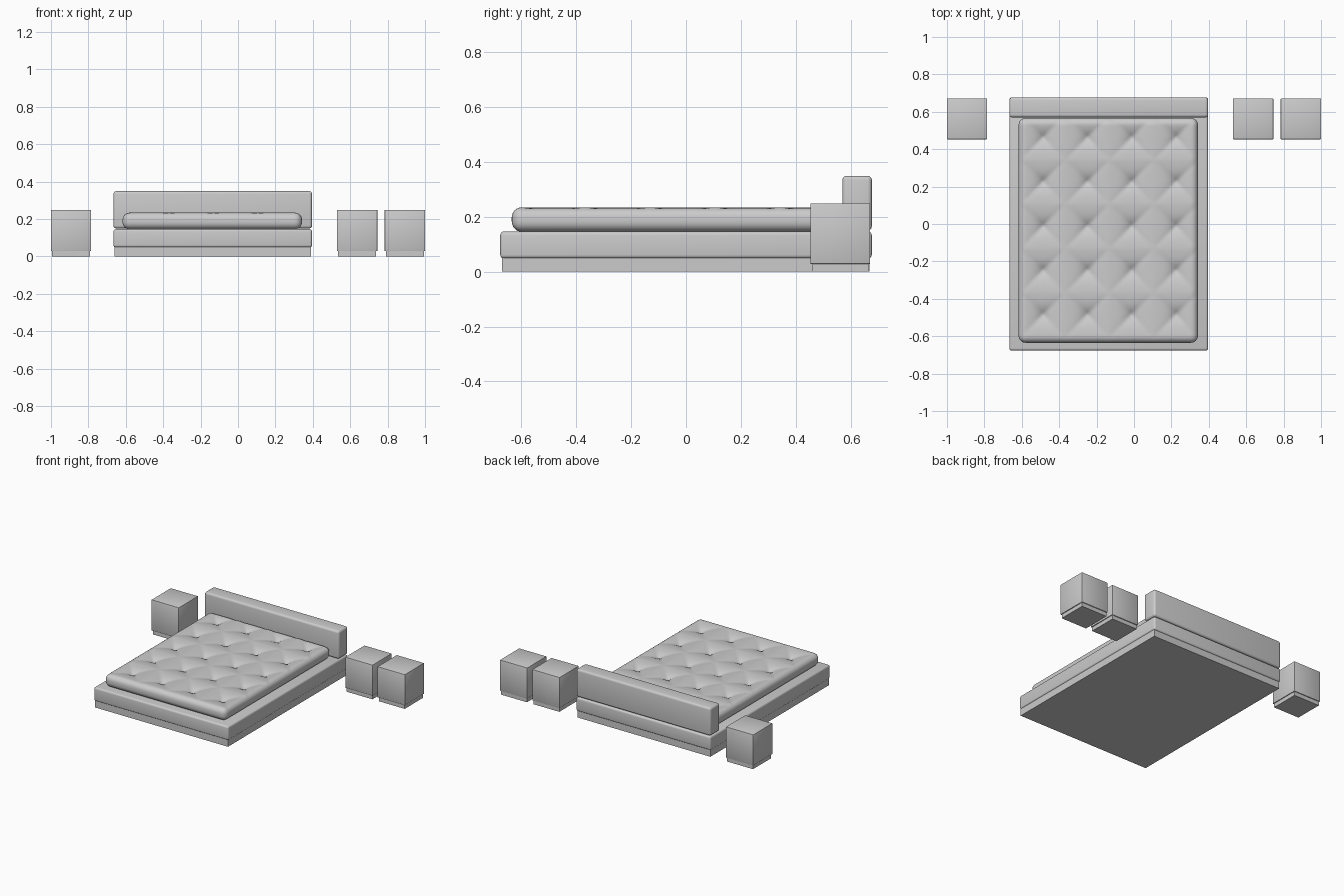
import bpy, bmesh, math
from mathutils import Vector

if "Cube" in bpy.data.objects:
    bpy.data.objects.remove(bpy.data.objects["Cube"])


def smooth(obj, angle):
    bpy.ops.object.select_all(action='DESELECT')
    obj.select_set(True)
    bpy.context.view_layer.objects.active = obj
    bpy.ops.object.shade_smooth_by_angle(angle=math.radians(angle))


def box_bmesh(lo, hi, radius, segments):
    bm = bmesh.new()
    bmesh.ops.create_cube(bm, size=1)
    for v in bm.verts:
        v.co = Vector([lo[i] + (v.co[i] + 0.5) * (hi[i] - lo[i]) for i in range(3)])
    if radius:
        bmesh.ops.bevel(bm, geom=bm.edges[:], offset=radius, segments=segments,
                        profile=0.5, affect='EDGES')
    return bm


def finish(name, bm, angle=35):
    bmesh.ops.recalc_face_normals(bm, faces=bm.faces[:])
    mesh = bpy.data.meshes.new(name)
    bm.to_mesh(mesh)
    bm.free()
    obj = bpy.data.objects.new(name, mesh)
    bpy.context.collection.objects.link(obj)
    smooth(obj, angle)
    return obj


def box(name, lo, hi, radius=0.0, segments=4):
    return finish(name, box_bmesh(lo, hi, radius, segments))


# Bed: recessed plinth, padded frame, padded headboard
box("bed_plinth", (-0.66, -0.67, 0), (0.39, 0.668, 0.052))
box("bed_frame", (-0.666, -0.677, 0.048), (0.396, 0.677, 0.146), 0.013)
box("headboard", (-0.666, 0.57, 0.15), (0.396, 0.677, 0.349), 0.015)

# Mattress: rounded box sliced into a fine grid, then tufted
X0, X1, Y0, Y1, Z0, Z1 = -0.617, 0.342, -0.635, 0.567, 0.145, 0.236
TUFT_X, TUFT_Y, STEP = -0.488, -0.487, 0.237
bm = box_bmesh((X0, Y0, Z0), (X1, Y1, Z1), 0.038, 6)
for axis, start, end in ((0, X0, X1), (1, Y0, Y1)):
    count = round((end - start) / 0.0118)
    for i in range(4, count - 3):
        co, no = Vector(), Vector()
        co[axis], no[axis] = start + (end - start) * i / count, 1
        bmesh.ops.bisect_plane(bm, geom=bm.verts[:] + bm.edges[:] + bm.faces[:],
                               plane_co=co, plane_no=no, dist=1e-5)

for v in bm.verts:
    weight = max(0.0, min(1.0, (v.co.z - 0.165) / 0.06))
    u, w = (v.co.x - TUFT_X) / STEP, (v.co.y - TUFT_Y) / STEP
    # Deep button pull at every grid point
    du = u - max(0, min(3, round(u)))
    dw = w - max(0, min(4, round(w)))
    d = math.hypot(du, dw)
    pull = 0.028 * math.exp(-d / 0.17)
    # Diagonal creases radiating from the buttons
    gap = min(abs(abs(du) - abs(dw)), 1)
    crease = 0.010 * math.exp(-gap / 0.13) * max(0.0, 1 - d / 0.85)
    v.co.z -= weight * (pull + crease)
finish("tufted_mattress", bm, 60)

# Bedside cabinets, each on a slightly recessed plinth
for i, x in enumerate((-0.893, 0.637, 0.892), 1):
    box(f"bedside_cabinet_{i}", (x - 0.108, 0.453, 0.028), (x + 0.108, 0.671, 0.249), 0.003, 2)
    box(f"bedside_plinth_{i}", (x - 0.102, 0.461, 0), (x + 0.102, 0.665, 0.03))
